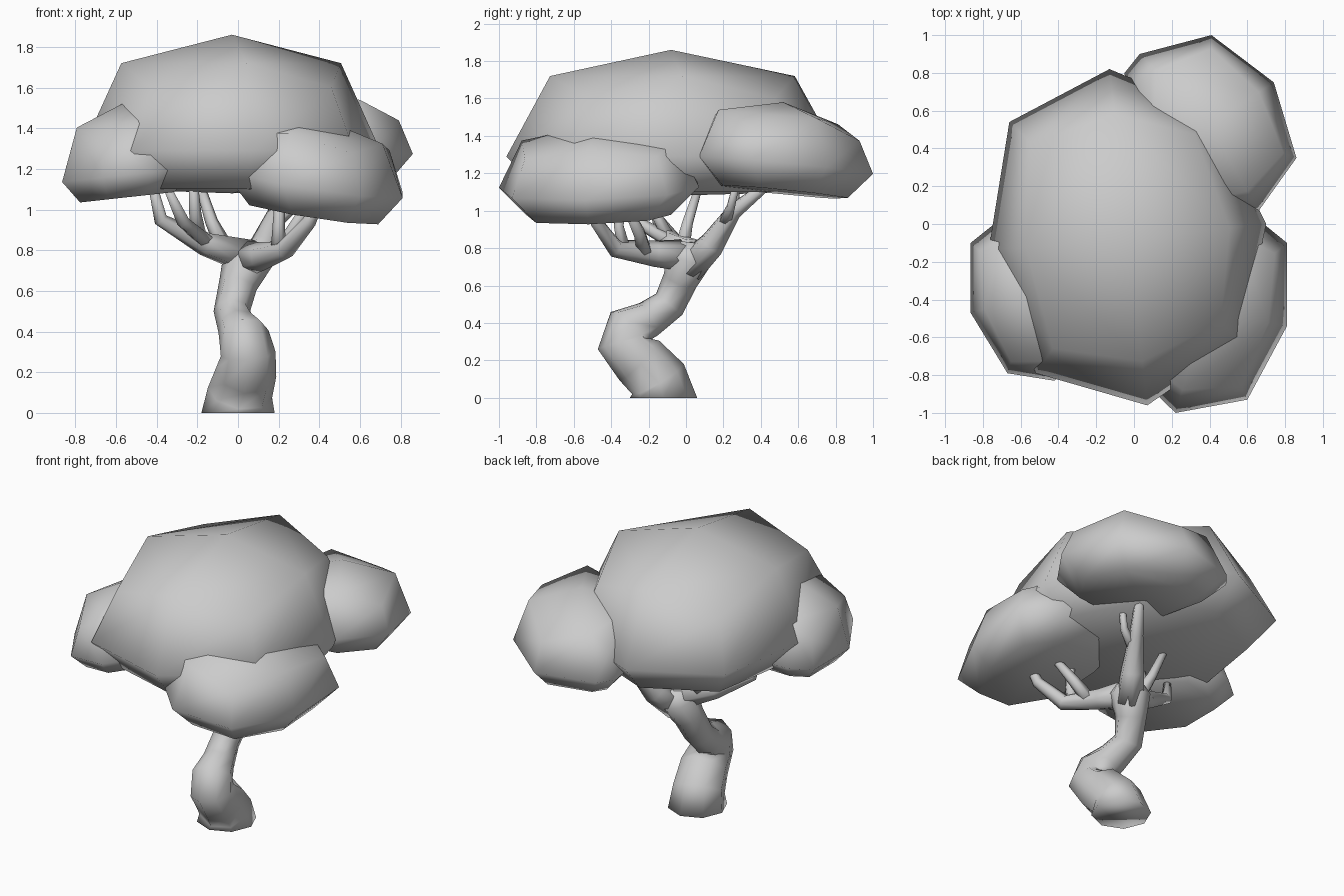
import bpy, bmesh
from mathutils import Vector
from math import cos, sin, tau

if "Cube" in bpy.data.objects:
    bpy.data.objects.remove(bpy.data.objects["Cube"])


def finish(bm, name):
    bmesh.ops.recalc_face_normals(bm, faces=bm.faces)
    for f in bm.faces:
        f.smooth = True
    mesh = bpy.data.meshes.new(name)
    bm.to_mesh(mesh)
    bm.free()
    obj = bpy.data.objects.new(name, mesh)
    bpy.context.collection.objects.link(obj)
    return obj


def bridge(bm, rings):
    for a, b in zip(rings, rings[1:]):
        n = len(a)
        for i in range(n):
            j = (i + 1) % n
            bm.faces.new((a[i], a[j], b[j], b[i]))


def tube(name, path, sides=6):
    """Loft rings along (x, y, z, radius) points."""
    bm = bmesh.new()
    pts = [Vector(p[:3]) for p in path]
    rings = []
    for k, p in enumerate(pts):
        d_in = (p - pts[max(k - 1, 0)]).normalized()
        d_out = (pts[min(k + 1, len(pts) - 1)] - p).normalized()
        t = d_in + d_out
        if p.z == 0:
            t = Vector((0, 0, 1))  # base is cut flat on the ground
        q = Vector((0, 0, 1)).rotation_difference(t)
        r = path[k][3]
        rings.append([bm.verts.new(p + q @ Vector((r * cos(tau * i / sides), r * sin(tau * i / sides), 0)))
                      for i in range(sides)])
    bridge(bm, rings)
    bm.faces.new(rings[0])
    bm.faces.new(rings[-1])
    return finish(bm, name)


def leaf_blob(name, center, outline, upper, rim, lower, top, bottom, slope=(0, 0), parity=1, drop=.09):
    """Rounded box of leaves: an 8-point outline scaled at (scale, z) levels.
    The four corners of the upper level sit lower and further out than its edge middles."""
    bm = bmesh.new()
    cx, cy = center

    def vert(x, y, s, z):
        dx, dy = (x - cx) * s, (y - cy) * s
        return bm.verts.new((cx + dx, cy + dy, z + dx * slope[0] + dy * slope[1]))

    s, z = upper
    tops = [vert(x, y, s, z) if i % 2 == parity else vert(x, y, s + .08, z - drop)
            for i, (x, y) in enumerate(outline)]
    rings = [tops] + [[vert(x, y, s, z) for x, y in outline] for s, z in (rim, lower)]
    bridge(bm, rings)
    # close top and bottom with four quads each, as on a subdivided box
    for ring, z in ((rings[0], top), (rings[-1], bottom)):
        tip = vert(cx, cy, 0, z)
        for i in range(parity, 8, 2):
            bm.faces.new((ring[i], ring[(i + 1) % 8], ring[(i + 2) % 8], tip))
    return finish(bm, name)


# Foliage
leaf_blob("main_canopy", (-0.03, -0.08),
          [(-.77, -.14), (-.66, .54), (-.13, .82), (.40, .60),
           (.70, 0), (.57, -.62), (.07, -.96), (-.52, -.79)],
          (.735, 1.72), (1, 1.29), (.80, 1.10), 1.86, 1.08, parity=0, drop=.12)
leaf_blob("front_right_foliage", (.38, -.47),
          [(.81, -.10), (.81, -.54), (.60, -.93), (.22, -1.0),
           (-.07, -.72), (-.07, -.25), (.22, .05), (.60, .07)],
          (.77, 1.38), (1, 1.13), (.72, .98), 1.46, .98, (-.16, .06), drop=.05)
leaf_blob("front_left_foliage", (-.55, -.38),
          [(-.865, -.10), (-.865, -.47), (-.67, -.79), (-.42, -.83),
           (-.22, -.62), (-.22, -.20), (-.45, .05), (-.74, 0)],
          (.77, 1.43), (1, 1.17), (.72, 1.06), 1.53, 1.06, (.11, 0))
leaf_blob("back_right_foliage", (.40, .52),
          [(-.05, .80), (.03, .90), (.41, 1.0), (.74, .75),
           (.86, .35), (.66, .07), (.35, .05), (0, .30)],
          (.77, 1.50), (1, 1.24), (.72, 1.10), 1.58, 1.10, (.04, -.09))

# Winding trunk, swelling where the limbs part
tube("trunk", [(0, -.12, 0, .18), (.01, -.15, .10, .16), (.04, -.25, .20, .15),
               (.05, -.34, .29, .135), (.03, -.31, .375, .125), (0, -.20, .42, .10),
               (-.03, -.09, .50, .09), (0, -.03, .63, .095), (.05, .02, .75, .125),
               (.05, .03, .83, .07)], 8)

# Main limbs and their forks
limbs = {
    "back_limb": [(.05, .02, .70, .09), (.13, .14, .82, .075), (.20, .26, 1.0, .045), (.33, .45, 1.15, .025)],
    "back_twig_upper": [(.17, .22, .93, .04), (.20, .26, 1.06, .03), (.20, .26, 1.2, .025)],
    "back_twig_right": [(.16, .20, .92, .04), (.28, .24, 1.02, .025), (.32, .27, 1.15, .02)],
    "right_limb": [(.04, .02, .76, .09), (.12, -.17, .77, .07), (.23, -.38, .80, .05),
                   (.35, -.48, .94, .035), (.40, -.5, 1.05, .025)],
    "right_twig_front": [(.20, -.33, .79, .04), (.20, -.36, .92, .03), (.21, -.33, 1.12, .025)],
    "right_twig_side": [(.16, -.22, .77, .045), (.26, -.25, .88, .035), (.36, -.33, 1.05, .022)],
    "left_limb": [(.05, .02, .77, .09), (-.16, -.08, .83, .06), (-.38, -.15, .95, .035), (-.42, -.19, 1.12, .022)],
    "left_twig_front": [(-.14, -.07, .83, .04), (-.27, -.26, .94, .032), (-.34, -.34, 1.09, .02)],
    "left_twig_middle": [(-.19, -.09, .85, .04), (-.21, -.16, .98, .03), (-.22, -.20, 1.14, .022)],
    "left_twig_back": [(-.06, -.02, .80, .045), (-.13, .01, .94, .032), (-.19, .07, 1.13, .022)],
}
for name, path in limbs.items():
    tube(name, path)
